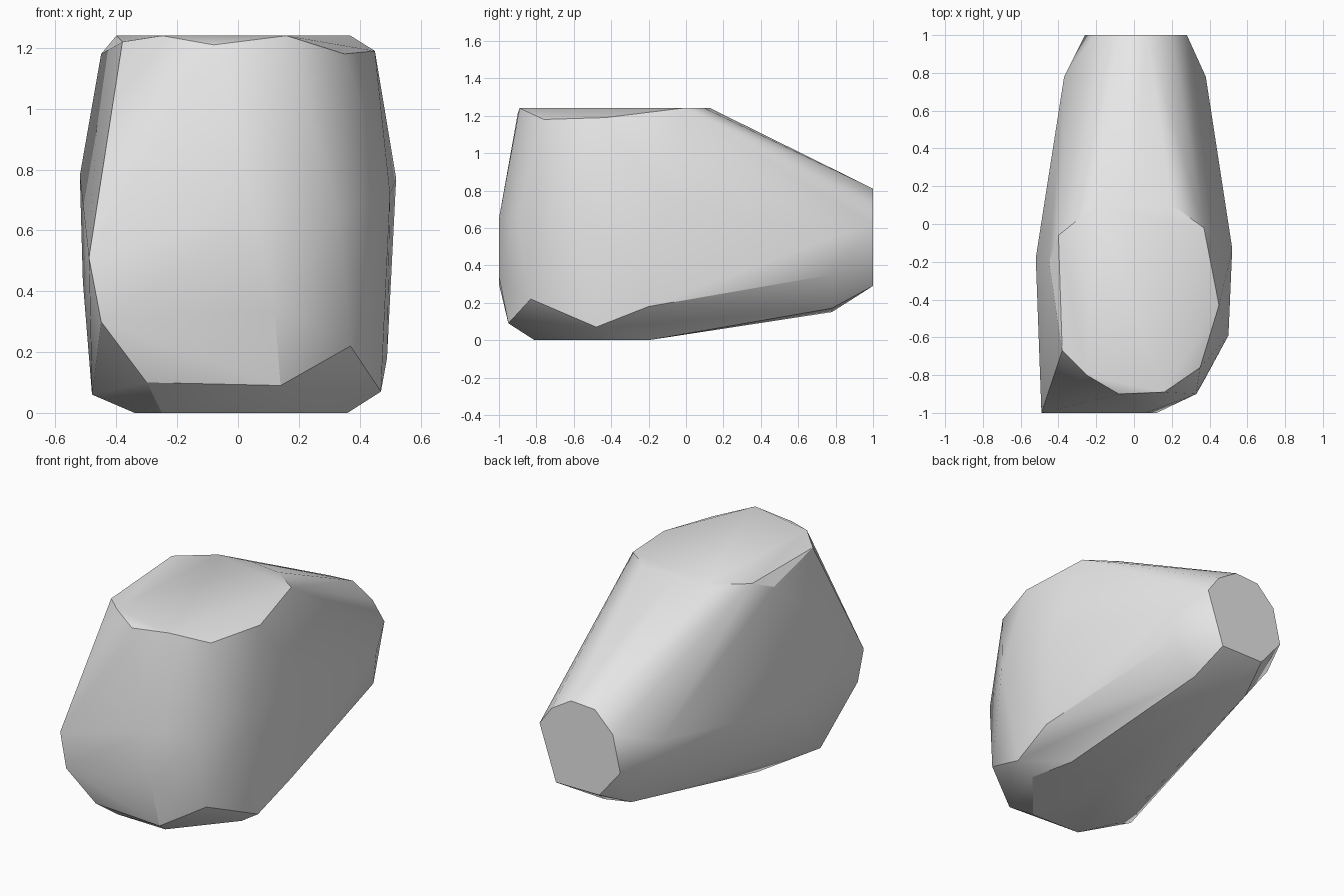
import bpy
import bmesh
import math

# Remove the default cube
default_cube = bpy.data.objects.get("Cube")
if default_cube is not None:
    bpy.data.objects.remove(default_cube, do_unlink=True)


def make_material(name, colour):
    material = bpy.data.materials.new(name)
    material.use_nodes = True
    material.diffuse_color = colour
    shader = next(node for node in material.node_tree.nodes
                  if node.type == "BSDF_PRINCIPLED")
    shader.inputs["Base Color"].default_value = colour
    return material


def level_outline(height, outline):
    """Corner points lying on one horizontal level."""
    return [(x, y, height) for x, y in outline]


def upright_outline(depth, outline):
    """Corner points lying on one upright plane facing the front or back."""
    return [(x, depth, z) for x, z in outline]


def hull_object(name, points, material, crease_degrees):
    """Wrap the corner points in a faceted convex skin with soft shading."""
    mesh = bpy.data.meshes.new(name)
    shape = bmesh.new()
    for point in points:
        shape.verts.new(point)
    bmesh.ops.convex_hull(shape, input=shape.verts[:])
    loose_corners = [vert for vert in shape.verts if not vert.link_faces]
    bmesh.ops.delete(shape, geom=loose_corners, context="VERTS")
    bmesh.ops.recalc_face_normals(shape, faces=shape.faces[:])
    shape.to_mesh(mesh)
    shape.free()

    rock = bpy.data.objects.new(name, mesh)
    bpy.context.collection.objects.link(rock)
    mesh.materials.append(material)
    bpy.ops.object.select_all(action="DESELECT")
    rock.select_set(True)
    bpy.context.view_layer.objects.active = rock
    bpy.ops.object.shade_smooth_by_angle(angle=math.radians(crease_degrees))
    return rock


# Flat crown, with a chipped rim along its front and one side
crown = level_outline(1.24, [(-.4, -.06), (-.25, -.8), (.16, -.89),
                             (.37, -.02), (.2, .1), (-.2, .1), (0, .13)])
chipped_rim = [(-.38, -.67, 1.22), (-.08, -.9, 1.21),
               (.35, -.76, 1.18), (.45, -.43, 1.19), (-.45, -.2, 1.18)]

# Flat underside
underside = level_outline(0, [(.36, -.48), (.3, -.2), (0, -.2), (-.3, -.25),
                              (-.34, -.6), (-.25, -.8), (.08, -.81)])

# Narrow flat end at the back, and the shoulder just before it
back_end = upright_outline(1, [(.28, .62), (.2, .73), (.07, .81), (-.09, .8),
                               (-.21, .68), (-.26, .46), (-.12, .29),
                               (.17, .29)])
back_shoulder = upright_outline(.78, [(.38, .55), (.36, .35), (.2, .17),
                                      (0, .15), (-.18, .18), (-.35, .41),
                                      (-.37, .6)])

# Broad front face and the bevel beneath it
front_face = upright_outline(-1, [(-.49, .51), (-.45, .3), (.12, .34),
                                  (.06, .65)])
front_bevel = [(-.3, -.93, .1), (.14, -.95, .09), (.37, -.83, .22),
               (.33, -.9, .66)]

# Bulging sides
left_side = [(.52, -.13, .77), (.5, -.59, .72), (.49, -.2, .18),
             (.47, -.48, .07)]
right_side = [(-.52, -.18, .78), (-.51, -.3, .43), (-.48, -.6, .06)]

corners = (crown + chipped_rim + underside + back_end + back_shoulder
           + front_face + front_bevel + left_side + right_side)
stone_grey = make_material("stone grey", (.8, .8, .8, 1))
hull_object("boulder", corners, stone_grey, 30)
